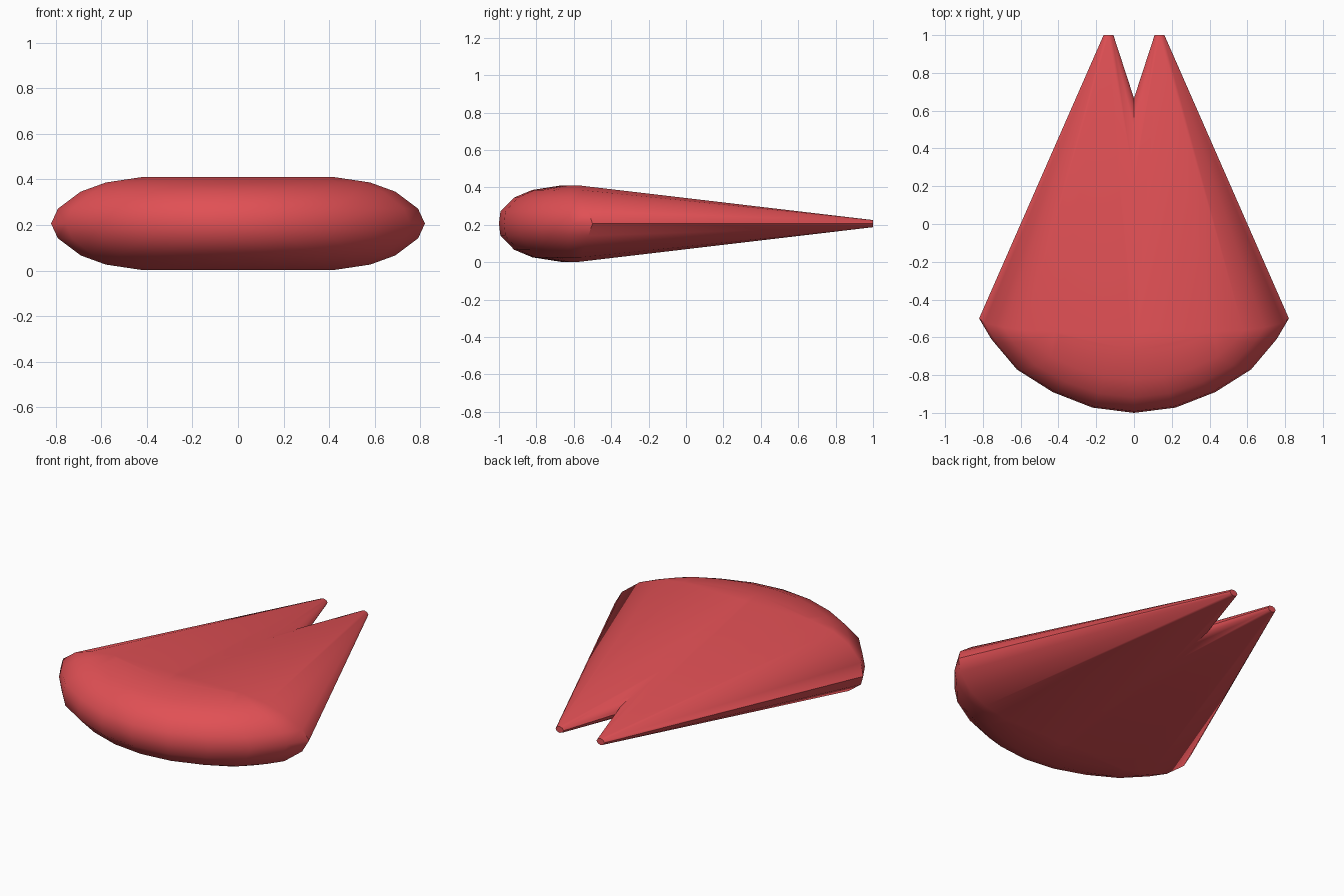
import bpy, bmesh, math
from mathutils import Vector

if "Cube" in bpy.data.objects:
    bpy.data.objects.remove(bpy.data.objects["Cube"])

ZC = 0.206
# rounded edge profile: (inset from rim, height above mid plane)
PROFILE = [(0, 0), (0.03, 0.065), (0.13, 0.14), (0.24, 0.18), (0.40, 0.204)]
# front rim seen from above, right half
RIM = [(0, -1), (0.22, -0.972), (0.43, -0.89), (0.62, -0.77), (0.755, -0.61), (0.82, -0.5)]
LOBE_X, TIP_X = 0.22, 0.135

pts = []
for inset, h in PROFILE:
    for s in ((1, -1) if h else (1,)):
        z = ZC + s * h
        # curved front edge
        for x, y in RIM:
            yb = -0.5 - 0.07 * h / 0.204
            k = (0.5 - inset) / 0.5
            pts.append((x * (0.82 - inset) / 0.82, yb + (y + 0.5) * max(k, 0.15), z))
        # inner side of the lobe, which crosses the centre line
        pts.append((2 * LOBE_X - (0.82 - inset), -0.5 - 0.07 * h / 0.204, z))
# small blunt tip at the back
for i in range(8):
    a = i * math.pi / 4
    pts.append((TIP_X + 0.026 * math.cos(a), 1.0, ZC + 0.019 * math.sin(a)))

# one lobe: hull of the points, cut at the centre
bm = bmesh.new()
for p in pts:
    bm.verts.new(Vector(p))
res = bmesh.ops.convex_hull(bm, input=bm.verts[:])
junk = {g for g in res["geom_interior"] + res["geom_unused"] if isinstance(g, bmesh.types.BMVert)}
bmesh.ops.delete(bm, geom=list(junk), context='VERTS')
bmesh.ops.bisect_plane(bm, geom=bm.verts[:] + bm.edges[:] + bm.faces[:], dist=1e-5,
                       plane_co=(0, 0, 0), plane_no=(1, 0, 0), clear_inner=True)
bmesh.ops.recalc_face_normals(bm, faces=bm.faces[:])
mesh = bpy.data.meshes.new("forked_wedge")
bm.to_mesh(mesh)
bm.free()

body = bpy.data.objects.new("forked_wedge", mesh)
bpy.context.collection.objects.link(body)
bpy.context.view_layer.objects.active = body
body.select_set(True)

# mirrored second lobe
mirror = body.modifiers.new("mirror", 'MIRROR')
mirror.use_clip = True
bpy.ops.object.modifier_apply(modifier="mirror")
bpy.ops.object.shade_smooth_by_angle(angle=math.radians(40))

mat = bpy.data.materials.new("red")
mat.diffuse_color = (0.75, 0.08, 0.09, 1)
mat.use_nodes = True
mat.node_tree.nodes["Principled BSDF"].inputs["Base Color"].default_value = mat.diffuse_color
mesh.materials.append(mat)
